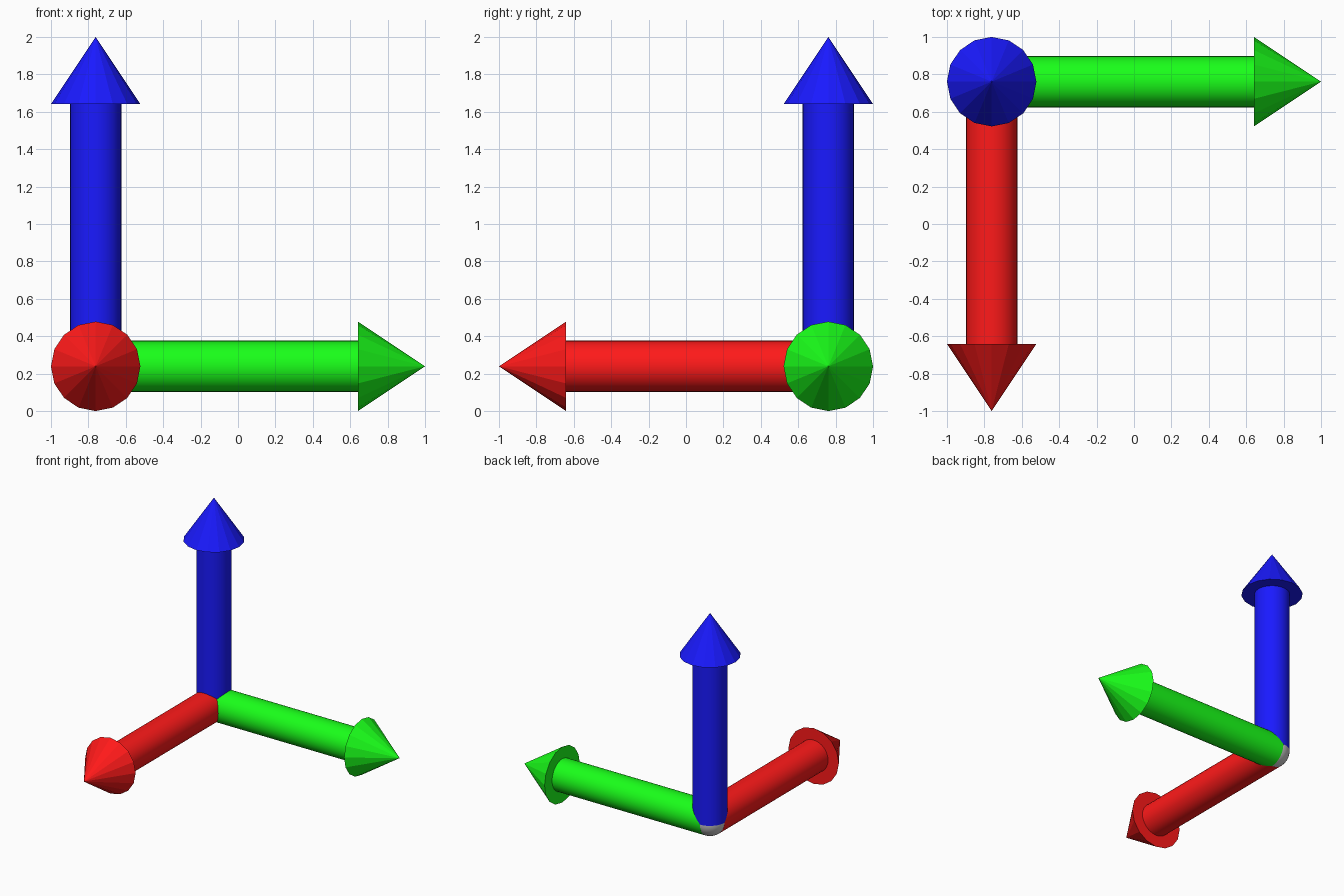
import bpy
import math
from mathutils import Vector

if "Cube" in bpy.data.objects:
    bpy.data.objects.remove(bpy.data.objects["Cube"])

CORNER = Vector((-0.761, 0.761, 0.239))   # where the three arrows meet
SHAFT_R, HEAD_R = 0.137, 0.239
HEAD_START, TIP = 1.402, 1.761            # distances from the corner


def finish(obj, name, mat=None):
    obj.name = name
    if mat:
        obj.data.materials.append(mat)


def arrow(name, color, axis, rotation):
    mat = bpy.data.materials.new(name)
    mat.diffuse_color = (*color, 1)
    mat.use_nodes = True
    mat.node_tree.nodes["Principled BSDF"].inputs["Base Color"].default_value = mat.diffuse_color

    # Smooth round shaft
    bpy.ops.mesh.primitive_cylinder_add(
        vertices=32, radius=SHAFT_R, depth=HEAD_START,
        location=CORNER + axis * HEAD_START / 2, rotation=rotation)
    bpy.ops.object.shade_smooth_by_angle(angle=math.radians(30))
    finish(bpy.context.object, name + "_shaft", mat)

    # Faceted arrow head
    bpy.ops.mesh.primitive_cone_add(
        vertices=16, radius1=HEAD_R, radius2=0, depth=TIP - HEAD_START,
        location=CORNER + axis * (HEAD_START + TIP) / 2, rotation=rotation)
    finish(bpy.context.object, name + "_head", mat)


quarter = math.pi / 2
arrow("red_arrow", (1, 0.01, 0.01), Vector((0, -1, 0)), (quarter, 0, 0))
arrow("green_arrow", (0.01, 1, 0.01), Vector((1, 0, 0)), (0, quarter, 0))
arrow("blue_arrow", (0.01, 0.01, 1), Vector((0, 0, 1)), (0, 0, 0))

# Grey ball rounding off the outer corner
bpy.ops.mesh.primitive_uv_sphere_add(
    segments=32, ring_count=16, radius=SHAFT_R - 0.0005, location=CORNER)
bpy.ops.object.shade_smooth()
finish(bpy.context.object, "corner_ball")
